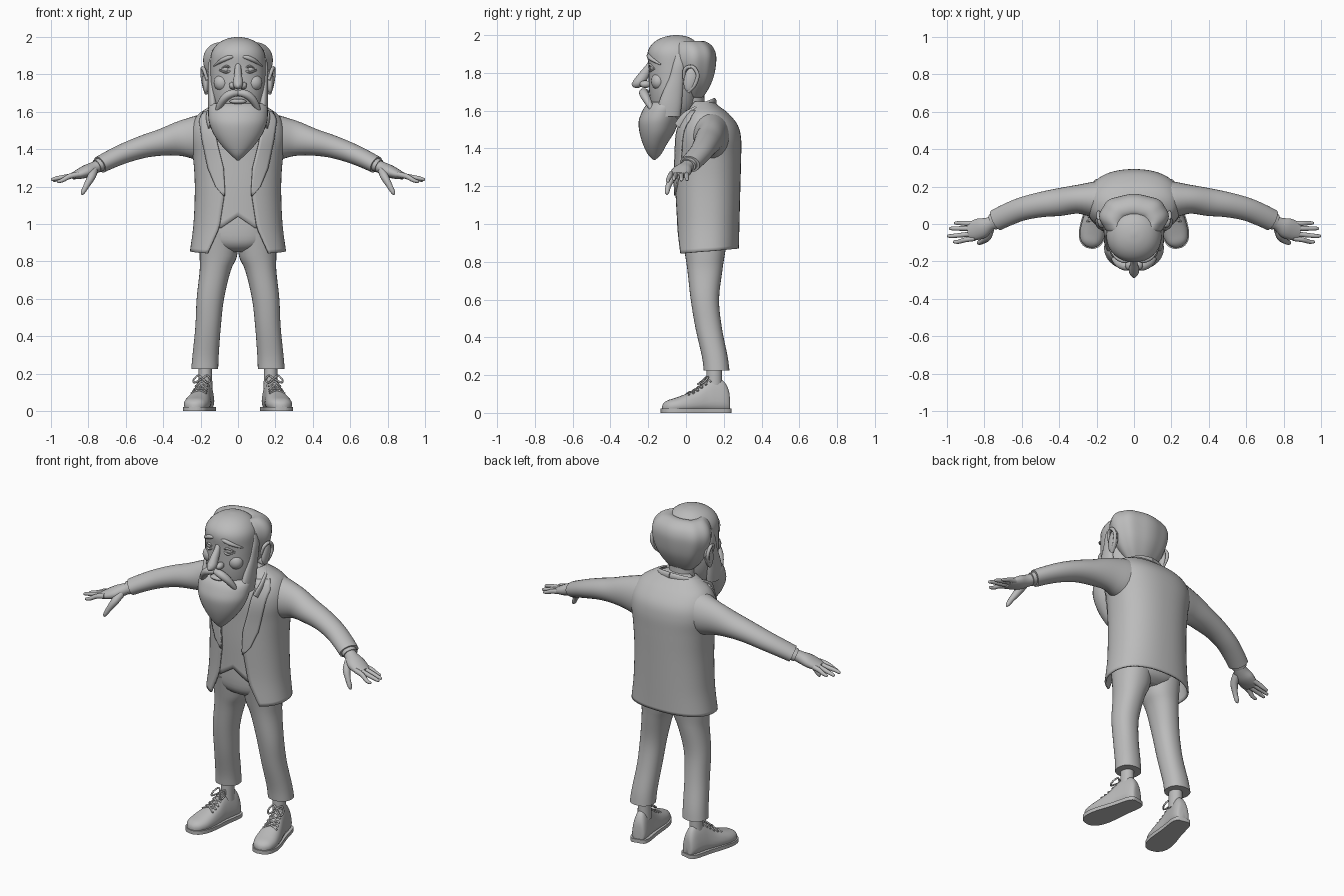
import bpy, bmesh, math
from mathutils import Vector

grey = bpy.data.materials.new("soft grey")
grey.diffuse_color = (0.5, 0.5, 0.5, 1)


def spline(rows, n=4):
    """Smoothly resample rows of numbers (Catmull-Rom)."""
    out = []
    for i in range(len(rows) - 1):
        a, b, c, d = rows[max(i - 1, 0)], rows[i], rows[i + 1], rows[min(i + 2, len(rows) - 1)]
        for k in range(n):
            t = k / n
            out.append([0.5 * (2 * q + (r - p) * t + (2 * p - 5 * q + 4 * r - s) * t * t
                               + (3 * q - p - 3 * r + s) * t ** 3) for p, q, r, s in zip(a, b, c, d)])
    return out + [list(rows[-1])]


def skin(name, rings, closed=True, cap=True, mirror=False, thick=0):
    """Join rows of points with faces."""
    bm = bmesh.new()
    vs = [[bm.verts.new(p) for p in r] for r in rings]
    n = len(vs[0])
    for a, b in zip(vs, vs[1:]):
        for j in range(n if closed else n - 1):
            k = (j + 1) % n
            bm.faces.new((a[j], a[k], b[k], b[j]))
    if cap and closed:
        bm.faces.new(vs[0])
        bm.faces.new(vs[-1])
    bmesh.ops.recalc_face_normals(bm, faces=bm.faces)
    me = bpy.data.meshes.new(name)
    bm.to_mesh(me)
    bm.free()
    me.materials.append(grey)
    for f in me.polygons:
        f.use_smooth = True
    me.set_sharp_from_angle(angle=math.radians(50))
    ob = bpy.data.objects.new(name, me)
    bpy.context.collection.objects.link(ob)
    if thick:
        m = ob.modifiers.new("thickness", 'SOLIDIFY')
        m.thickness, m.offset = thick, 0
    if mirror:
        ob.modifiers.new("mirror", 'MIRROR')
    return ob


def sup(v, p):
    return math.copysign(abs(v) ** (2 / p), v)


def column(name, rows, p=2.0, wave=0, seg=32, **kw):
    """Upright loft, rows are z, cx, cy, rx, ry."""
    rings = []
    for z, cx, cy, rx, ry in spline(rows):
        ring = []
        for j in range(seg):
            t = 2 * math.pi * j / seg
            w = 1 + wave * math.cos(8 * t)
            ring.append((cx + rx * w * sup(math.sin(t), p), cy - ry * w * sup(math.cos(t), p), z))
        rings.append(ring)
    return skin(name, rings, **kw)


def tube(name, rows, seg=16, **kw):
    """Loft along a path, rows are x, y, z, side radius, up radius."""
    rows = spline(rows)
    pts = [Vector(r[:3]) for r in rows]
    d = (pts[-1] - pts[0]).normalized()
    ref = Vector((0, 0, 1)) if abs(d.z) < 0.85 else Vector((0, 1, 0))
    rings = []
    for i, r in enumerate(rows):
        tan = (pts[min(i + 1, len(pts) - 1)] - pts[max(i - 1, 0)]).normalized()
        side = tan.cross(ref).normalized()
        up = side.cross(tan)
        rings.append([pts[i] + side * r[3] * math.cos(a) + up * r[4] * math.sin(a)
                      for a in (2 * math.pi * j / seg for j in range(seg))])
    return skin(name, rings, **kw)


def blob(name, c, r, tilt=0, **kw):
    """Ellipsoid, tilted about the x axis."""
    ct, st = math.cos(tilt), math.sin(tilt)
    rings = []
    for i in range(13):
        a = math.pi * (0.02 + 0.96 * i / 12)
        ring = []
        for j in range(20):
            b = 2 * math.pi * j / 20
            x, y, z = r[0] * math.sin(a) * math.cos(b), r[1] * math.sin(a) * math.sin(b), r[2] * math.cos(a)
            ring.append((c[0] + x, c[1] + y * ct - z * st, c[2] + y * st + z * ct))
        rings.append(ring)
    return skin(name, rings, **kw)


# Torso shape shared by jacket, lapels and waistcoat: z, cy, rx, ry
TORSO = spline([(.84, .11, .252, .165), (1.0, .113, .233, .165), (1.2, .113, .226, .17),
                (1.35, .115, .235, .172), (1.45, .115, .25, .172), (1.52, .112, .243, .158),
                (1.58, .103, .212, .12), (1.62, .092, .155, .08), (1.645, .085, .11, .06)], 5)
P = 2.3


def lerp(table, z):
    for a, b in zip(table, table[1:]):
        if z <= b[0]:
            f = max(0, (z - a[0]) / (b[0] - a[0]))
            return [p + (q - p) * f for p, q in zip(a, b)]
    return list(table[-1])


def on_torso(z, t, off=0):
    _, cy, rx, ry = lerp(TORSO, z)
    lift = 0.015 * (1 - math.cos(t)) * max(0, (1 - z) / .16)
    return ((rx + off) * sup(math.sin(t), P), cy - (ry + off) * sup(math.cos(t), P), z + lift)


def angle_at(z, x):
    return math.asin(min(0.96, x / lerp(TORSO, z)[2]) ** (P / 2))


OPENING = [(.835, .165), (.98, .10), (1.16, .072), (1.3, .08), (1.42, .11), (1.56, .135), (1.65, .09)]
LAPEL = [(1.15, .074), (1.2, .115), (1.3, .155), (1.45, .185), (1.56, .2), (1.6, .175)]

# Jacket body with an open front
rows = []
for z, *_ in TORSO:
    t0 = angle_at(z, lerp(OPENING, z)[1])
    rows.append([on_torso(z, t0 + (2 * math.pi - 2 * t0) * j / 56) for j in range(57)])
skin("jacket_body", rows, closed=False, thick=0.01)

# Lapels laid over the jacket front
rows = []
for i in range(19):
    z = 1.15 + .45 * i / 18
    a, b = angle_at(z, lerp(OPENING, z)[1] - .006), angle_at(z, lerp(LAPEL, z)[1])
    rows.append([on_torso(z, a + (b - a) * j / 6, .009) for j in range(7)])
skin("lapel", rows, closed=False, thick=0.008, mirror=True)

# Waistcoat front with a notched lower edge
rows = []
for i in range(21):
    row = []
    for j in range(33):
        u = j / 16 - 1
        x = abs(u) * .19
        low = 1.04 - .65 * x if x < .1 else .975 + .3 * (x - .1)
        z = low + (1.6 - low) * i / 20
        row.append(on_torso(z, math.copysign(angle_at(z, x), u), -.009))
    rows.append(row)
skin("waistcoat", rows, closed=False, thick=0.008)
column("shirt", [(z, 0, cy, rx - .025, ry - .025) for z, cy, rx, ry in TORSO[10::5]], P)

# Collar
tube("collar", [(0, .15, 1.645, .012, .022), (.08, .132, 1.637, .012, .022), (.14, .07, 1.61, .012, .022),
                (.16, 0, 1.572, .011, .022), (.15, -.045, 1.52, .008, .02)], mirror=True)

# Sleeves, cuffs
tube("sleeve", [(.1, .125, 1.47, .11, .12), (.2, .13, 1.462, .1, .122), (.3, .132, 1.457, .077, .096),
                (.4, .117, 1.438, .074, .073), (.5, .103, 1.415, .067, .061), (.6, .08, 1.381, .062, .054),
                (.68, .048, 1.346, .06, .049), (.738, .02, 1.317, .058, .046)], seg=28, mirror=True)
tube("shirt_cuff", [(.7, .035, 1.335, .04, .034), (.73, .022, 1.321, .044, .037), (.755, .01, 1.309, .044, .036)],
     mirror=True)

# Hands
tube("palm", [(.73, .02, 1.32, .034, .03), (.77, 0, 1.3, .038, .033), (.81, -.02, 1.282, .054, .034),
              (.85, -.033, 1.267, .054, .027), (.885, -.04, 1.256, .044, .018)], mirror=True)
for n, (y0, x1, y1, z1) in {"little": (.002, .962, .005, 1.234), "ring": (-.024, .99, -.024, 1.232),
                            "middle": (-.052, 1.0, -.064, 1.236), "index": (-.077, .968, -.095, 1.226)}.items():
    tube(n + "_finger", [(.85, y0, 1.266, .014, .015), (.9, .6 * y0 + .4 * y1, 1.255, .013, .014),
                         (x1 - .03, y1, z1 + .008, .011, .011), (x1 - .006, y1, z1 + .001, .008, .008),
                         (x1, y1, z1, .003, .003)], seg=12, mirror=True)
tube("thumb", [(.77, -.03, 1.285, .022, .022), (.785, -.07, 1.25, .022, .022), (.81, -.092, 1.205, .015, .016),
               (.829, -.1, 1.17, .012, .012), (.836, -.102, 1.156, .004, .004)], seg=12, mirror=True)

# Trousers
column("trouser_leg", [(.225, .178, .162, .072, .068), (.3, .173, .152, .07, .068), (.45, .16, .12, .068, .07),
                       (.6, .148, .1, .073, .075), (.75, .122, .1, .083, .092), (.83, .105, .1, .1, .104),
                       (.95, .1, .1, .105, .125)], 2.2, mirror=True)
column("trouser_seat", [(.85, 0, .1, .08, .07), (.88, 0, .1, .15, .115), (.94, 0, .1, .195, .135),
                        (1.1, 0, .11, .2, .145)], 2.3)
column("sock", [(.12, .175, .15, .038, .042), (.24, .175, .15, .036, .04)], mirror=True)

# Shoes: s along the foot, half width, height
SHOE = spline([(0, .02, .07), (.02, .038, .125), (.1, .05, .172), (.25, .054, .185), (.36, .056, .165),
               (.5, .062, .125), (.65, .068, .1), (.8, .067, .08), (.92, .053, .066), (.98, .03, .05), (1, .012, .035)])
HEEL, TOE = Vector((.165, .23, 0)), Vector((.238, -.125, 0))
ALONG = TOE - HEEL
ACROSS = Vector((-ALONG.y, ALONG.x, 0)).normalized()


def shoe_point(s, w, h, a, p=2.6):
    z = h / 2 * (1 + sup(math.sin(a), p))
    narrow = 1 - 3.2 * max(0, z - .04)
    return HEEL + ALONG * s + ACROSS * w * sup(math.cos(a), p) * narrow + Vector((0, 0, z))


skin("shoe_upper", [[shoe_point(s, w, h, 2 * math.pi * j / 28) for j in range(28)] for s, w, h in SHOE], mirror=True)
outline = [(s, w + .005) for s, w, _ in SHOE] + [(s, -w - .005) for s, w, _ in reversed(SHOE)]
skin("shoe_sole", [[HEEL + ALONG * (s * 1.03 - .015) + ACROSS * w + Vector((0, 0, z)) for s, w in outline]
                   for z in (0, .022)], mirror=True)
for i in range(5):
    for sgn in (-1, 1):
        s = .33 + .065 * i
        ends = []
        for a, ds in ((.8, -.04 * sgn), (math.pi / 2, 0), (math.pi - .8, .04 * sgn)):
            _, w, h = lerp(SHOE, s + ds)
            ends.append([*(shoe_point(s + ds, w, h, a) + Vector((0, 0, .003))), .005, .005])
        tube("shoe_lace", ends, seg=8, mirror=True)
knot = HEEL + ALONG * .36 + Vector((0, 0, .172))
for sgn in (-1, 1):
    tube("lace_bow", [[*(knot + ACROSS * sgn * a + ALONG * b + Vector((0, 0, c))), .005, .005]
                      for a, b, c in ((0, 0, 0), (.025, -.03, .018), (.045, .03, -.005), (.035, .09, -.02), (.002, .02, 0))],
         seg=8, mirror=True)

# Head and neck
column("neck", [(1.52, 0, .05, .09, .07), (1.62, 0, .035, .078, .065), (1.74, 0, .02, .09, .075)])
column("head", [(1.56, 0, -.06, .09, .08), (1.62, 0, -.065, .125, .115), (1.70, 0, -.065, .143, .13),
                (1.78, 0, -.065, .147, .133), (1.84, 0, -.065, .148, .134), (1.9, 0, -.062, .146, .142),
                (1.94, 0, -.06, .13, .13), (1.972, 0, -.056, .098, .1), (1.992, 0, -.052, .055, .058),
                (2.0, 0, -.05, .01, .01)], 2.1)
column("hair", [(1.67, 0, .045, .08, .045), (1.72, 0, .045, .125, .075), (1.78, 0, .045, .158, .1),
                (1.85, 0, .042, .18, .115), (1.9, 0, .04, .18, .116), (1.94, 0, .033, .16, .105),
                (1.966, 0, .022, .125, .08), (1.968, 0, .01, .09, .055), (1.95, 0, 0, .06, .04)], 2.2, wave=.02, seg=64)

# Ears
blob("ear", (.172, .025, 1.765), (.018, .036, .068), -.2, mirror=True)
tube("ear_rim", [(.165, -.012, 1.77, .008, .008), (.18, -.005, 1.82, .01, .01), (.19, .035, 1.832, .01, .01),
                 (.19, .062, 1.79, .01, .01), (.18, .045, 1.735, .01, .01), (.168, .01, 1.7, .011, .011)],
     seg=10, mirror=True)

# Face details
tube("nose", [(0, -.185, 1.86, .015, .012), (0, -.2, 1.825, .018, .02), (0, -.225, 1.785, .023, .027),
              (0, -.25, 1.752, .028, .028), (0, -.272, 1.74, .02, .021), (0, -.287, 1.737, .005, .006)])
blob("nostril", (.028, -.215, 1.74), (.021, .03, .02), mirror=True)
blob("eyeball", (.064, -.166, 1.828), (.028, .026, .021), mirror=True)
for n, dz in (("upper", .016), ("lower", -.018)):
    tube(n + "_eyelid", [(.03, -.185, 1.826, .003, .003), (.062, -.192, 1.828 + dz, .007, .006),
                         (.1, -.163, 1.822, .003, .003)], seg=8, mirror=True)
tube("eyebrow", [(.022, -.195, 1.893, .005, .005), (.05, -.197, 1.89, .012, .012), (.09, -.18, 1.872, .012, .011),
                 (.13, -.135, 1.845, .004, .004)], seg=10, mirror=True)
blob("cheek", (.085, -.145, 1.755), (.045, .04, .045), mirror=True)

# Moustache, lip and beard
tube("moustache", [(0, -.215, 1.7, .02, .016), (.04, -.225, 1.695, .024, .022), (.075, -.212, 1.668, .024, .021),
                   (.103, -.19, 1.625, .016, .015), (.12, -.172, 1.585, .003, .003)], mirror=True)
blob("lower_lip", (0, -.2, 1.655), (.045, .025, .014))
column("beard", [(1.34, 0, -.167, .006, .006), (1.37, 0, -.167, .04, .036), (1.42, 0, -.165, .088, .062),
                 (1.48, 0, -.155, .13, .09), (1.54, 0, -.145, .154, .106), (1.59, 0, -.13, .16, .105),
                 (1.625, 0, -.115, .157, .1), (1.645, 0, -.1, .145, .09)])
column("sideburn", [(1.57, .125, -.09, .03, .06), (1.63, .133, -.085, .027, .062), (1.7, .138, -.07, .023, .052),
                    (1.77, .143, -.052, .018, .038), (1.84, .147, -.04, .014, .03), (1.9, .14, -.035, .008, .02)],
       mirror=True)
